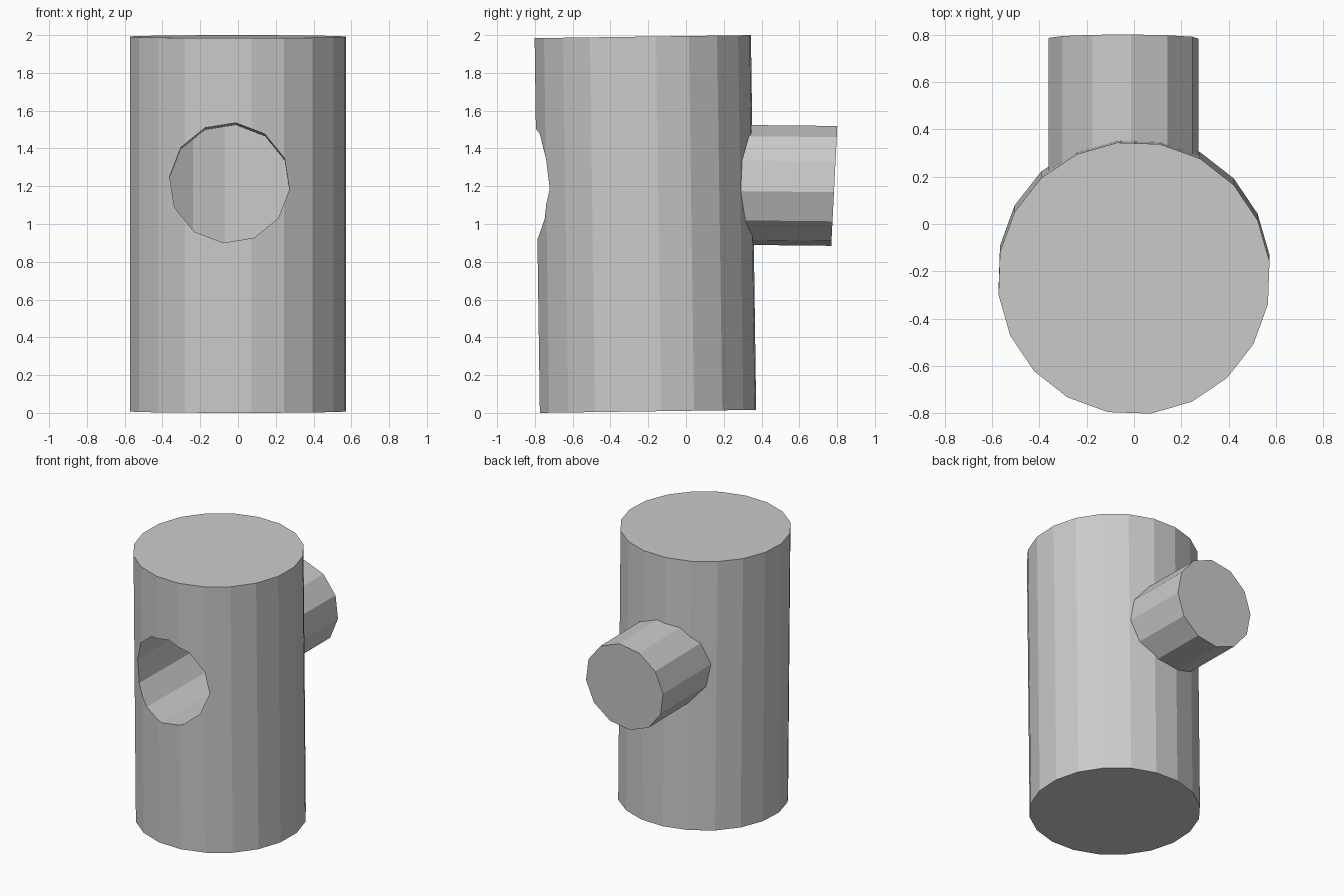
import bpy, math
from mathutils import Matrix, Vector

old = bpy.data.objects.get("Cube")
if old:
    bpy.data.objects.remove(old)

grey = bpy.data.materials.new("plain grey")
grey.use_nodes = True
colour = (0.6, 0.6, 0.6, 1)
grey.diffuse_color = colour
grey.node_tree.nodes["Principled BSDF"].inputs["Base Color"].default_value = colour


def ring(sides, radius, phase):
    """Corner points of a regular polygon, phase in degrees."""
    angles = [math.radians(phase) + math.tau * i / sides for i in range(sides)]
    return [(radius * math.cos(a), radius * math.sin(a)) for a in angles]


def prism(name, outline, low, high, matrix):
    """Extrude an outline along local z, then place it."""
    n = len(outline)
    verts = [matrix @ Vector((x, y, z)) for z in (low, high) for x, y in outline]
    faces = [(i, (i + 1) % n, (i + 1) % n + n, i + n) for i in range(n)]
    faces += [tuple(reversed(range(n))), tuple(range(n, 2 * n))]
    mesh = bpy.data.meshes.new(name)
    mesh.from_pydata(verts, [], faces)
    mesh.materials.append(grey)
    obj = bpy.data.objects.new(name, mesh)
    bpy.context.collection.objects.link(obj)
    return obj


def boolean(target, other, operation):
    mod = target.modifiers.new(operation.lower(), 'BOOLEAN')
    mod.object, mod.operation, mod.solver = other, operation, 'EXACT'
    other.hide_render = True
    other.hide_set(True)


# Upright body, leaning very slightly forward
lean = Matrix.Translation((0, -0.215, 1)) @ Matrix.Rotation(math.radians(0.8), 4, 'X')
body = prism("body", ring(20, 0.577, -83), -0.992, 0.992, lean)

# Peg on the back, with a slightly slanted end
along_y = Matrix.Translation((-0.045, 0, 1.21)) @ Matrix.Rotation(math.radians(-90.6), 4, 'X')
# Local y points down on this axis, so the outline is flipped
bore_outline = [(x, -y) for x, y in reversed(ring(12, 0.319, -6))]
peg = prism("back_peg", bore_outline, 0, 0.785, along_y)
for v in peg.data.vertices:
    if v.co.y > 0.5:
        v.co.y += 0.04 * (v.co.z - 1.2)

# Deep bore from the front, ending just inside the curved back wall
bore = prism("front_bore_cutter", bore_outline, -1.2, 0.6, along_y)
limit_outline = [(x, y if y > 0 else y - 1.5) for x, y in ring(20, 0.565, -83)]
limit = prism("bore_depth_limit", limit_outline, -1.2, 1.2, lean)

boolean(bore, limit, 'INTERSECT')
boolean(body, peg, 'UNION')
boolean(body, bore, 'DIFFERENCE')

# Bake the cuts and drop the helpers
bpy.context.view_layer.update()
graph = bpy.context.evaluated_depsgraph_get()
baked = bpy.data.meshes.new_from_object(body.evaluated_get(graph))
body.modifiers.clear()
body.data = baked
for helper in (peg, bore, limit):
    bpy.data.objects.remove(helper)
body.name = "bored_body_with_peg"
